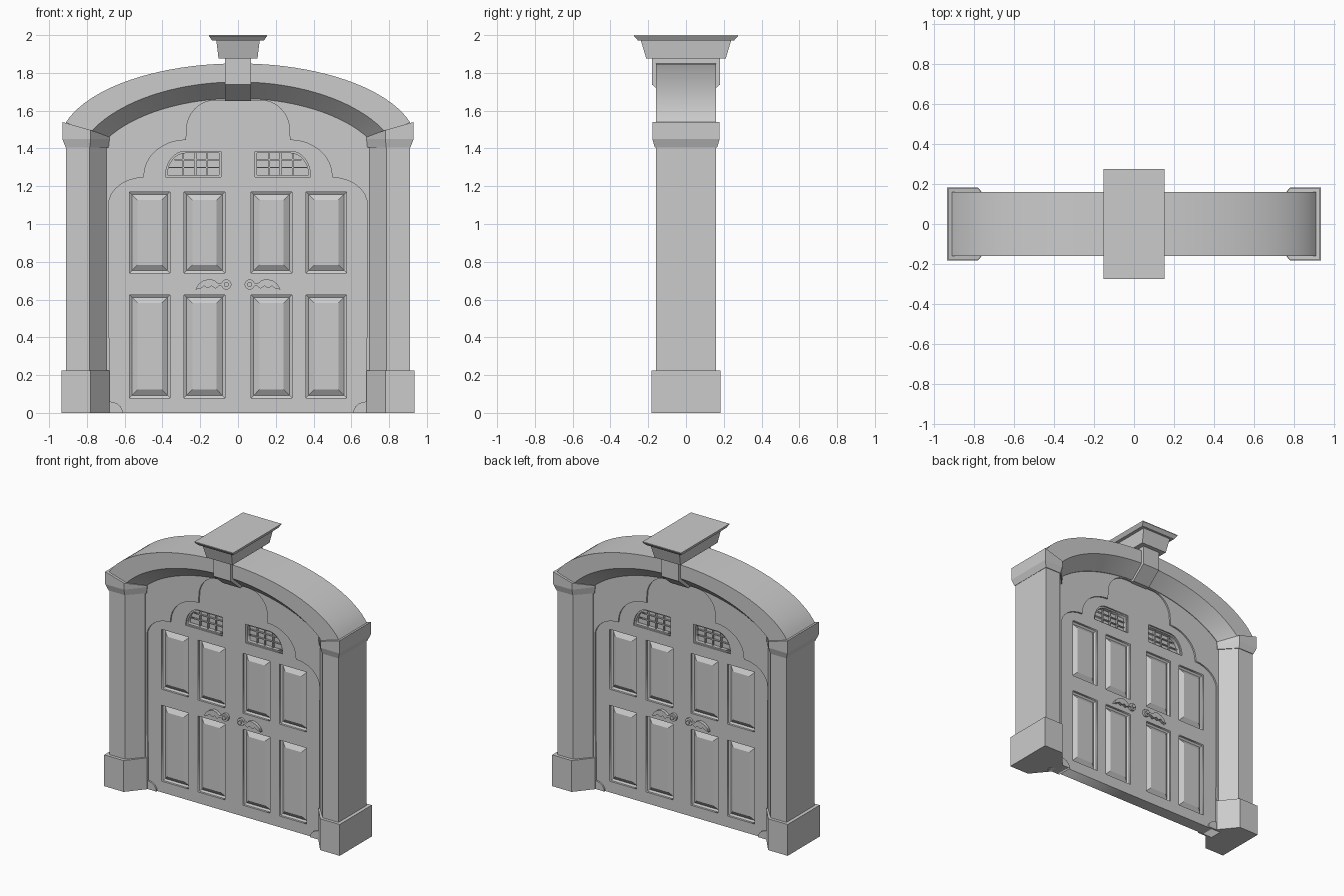
import bpy, bmesh
from math import sin, cos, pi, asin, sqrt, radians

if "Cube" in bpy.data.objects:
    bpy.data.objects.remove(bpy.data.objects["Cube"])


def add_mesh(name, me, smooth=False):
    ob = bpy.data.objects.new(name, me)
    bpy.context.collection.objects.link(ob)
    if smooth:
        me.shade_smooth()
        me.set_sharp_from_angle(angle=radians(25))
    return ob


def loft(name, rings, smooth=False):
    """Skin a list of equal-length point rings and cap both ends."""
    bm = bmesh.new()
    vs = [[bm.verts.new(p) for p in r] for r in rings]
    n = len(vs[0])
    for a, b in zip(vs, vs[1:]):
        for i in range(n):
            bm.faces.new((a[i], a[(i + 1) % n], b[(i + 1) % n], b[i]))
    bm.faces.new(vs[0])
    bm.faces.new(vs[-1])
    bmesh.ops.recalc_face_normals(bm, faces=bm.faces)
    me = bpy.data.meshes.new(name)
    bm.to_mesh(me)
    bm.free()
    return add_mesh(name, me, smooth)


def plate(name, loops, half_depth):
    """Flat x-z outline (further loops are holes), thick along y."""
    cu = bpy.data.curves.new(name, 'CURVE')
    cu.dimensions = '2D'
    cu.fill_mode = 'BOTH'
    cu.extrude = half_depth
    for pts in loops:
        sp = cu.splines.new('POLY')
        sp.points.add(len(pts) - 1)
        for p, (x, z) in zip(sp.points, pts):
            p.co = (x, z, 0, 1)
        sp.use_cyclic_u = True
    tmp = bpy.data.objects.new(name + "_outline", cu)
    bpy.context.collection.objects.link(tmp)
    bpy.context.view_layer.update()
    me = bpy.data.meshes.new_from_object(tmp.evaluated_get(bpy.context.evaluated_depsgraph_get()))
    bpy.data.objects.remove(tmp)
    for v in me.vertices:
        x, z, d = v.co
        v.co = (x, -d, z)
    me.update()
    me.name = name
    return add_mesh(name, me)


def arc(p, q, n=8):
    """Quarter ellipse leaving p vertically and reaching q horizontally."""
    return [(q[0] + (p[0] - q[0]) * cos(t * pi / 2 / n),
             p[1] + (q[1] - p[1]) * sin(t * pi / 2 / n)) for t in range(n + 1)]


def mirror_path(half):
    """Right half of a path (bottom to top) joined to its mirror image."""
    return half + [(-x, z) for x, z in reversed(half)]


def rect(x0, x1, z0, z1):
    return [(x0, z0), (x1, z0), (x1, z1), (x0, z1)]


def ellipse(end, a, b, top, t):
    th = asin(end / a) * t
    return a * sin(th), top - b * (1 - cos(th))


def ring(pts, s, zs):
    return [(s * x, y, z) for (x, y), z in zip(pts, zs)]


def section(o, m, i, yf, yi):
    """Pillar plan: chamfered on both inner corners."""
    return [(o, -yf), (m, -yf), (i, -yi), (i, yi), (m, yf), (o, yf)]


# Pillars with bases and sloping capitals
for s, side in ((-1, "left"), (1, "right")):
    sec = section(.91, .785, .695, .16, .06)
    loft("pillar_" + side, [ring(sec, s, [z] * 6) for z in (0, 1.45)])
    sec = section(.935, .78, .68, .182, .06)
    loft("base_" + side, [ring(sec, s, [z] * 6) for z in (0, .225)])
    low = section(.912, .785, .685, .165, .06)
    top = section(.93, .78, .68, .178, .06)
    loft("capital_" + side, [ring(low, s, [1.405] * 6), ring(top, s, [1.45] * 6),
                             ring(top, s, [1.54, 1.497, 1.46, 1.46, 1.497, 1.54])])

# Arch swept with the pillar section
N = 40
rings = []
for k in range(N + 1):
    t = 2 * k / N - 1
    o = ellipse(.912, .95, .435, 1.85, t)
    m = ellipse(.78, .87, .476, 1.752, t)
    i = ellipse(.692, .80, .425, 1.665, t)
    rings.append([(p[0], y, p[1]) for p, y in
                  ((o, -.16), (m, -.16), (i, -.06), (i, .06), (m, .16), (o, .16))])
loft("arch", rings, True)

# Keystone and cap mouldings
key = [(-.18, 1.88), (-.18, 1.738), (-.075, 1.65), (.075, 1.65), (.18, 1.738), (.18, 1.88)]
loft("keystone", [[(x, y, z) for y, z in key] for x in (-.068, .068)])


def tier(name, levels):
    loft(name, [[(-a, -b, z), (a, -b, z), (a, b, z), (-a, b, z)] for a, b, z in levels])


tier("cap_block", [(.103, .21, 1.875), (.115, .24, 1.975)])
tier("cap_slab", [(.138, .255, 1.972), (.153, .275, 1.995), (.153, .275, 2.0)])

# Scalloped surround in front of the door on both faces
outer = mirror_path([(.72, 0), (.72, 1.47)] +
                    [ellipse(.70, .80, .425, 1.69, 1 - k / 16) for k in range(16)])
scallop = mirror_path(arc((.61, 0), (.68, .06), 5) + arc((.685, 1.1), (.5, 1.245)) +
                      arc((.498, 1.255), (.275, 1.445)) + arc((.272, 1.5), (.12, 1.655)))
plate("surround", [outer + scallop[::-1]], .056)

# Door with openings for panels and windows
cols = [(.07, .285), (.36, .575)]
rows = [(.08, .625), (.74, 1.17)]
panels = [(min(s * a, s * b), max(s * a, s * b), c, d)
          for s in (-1, 1) for a, b in cols for c, d in rows]
window = [(.09, 1.25)] + arc((.385, 1.25), (.28, 1.385)) + [(.09, 1.385)]
windows = [[(s * x, z) for x, z in window] for s in (-1, 1)]
plate("door", [outer] + [rect(*p) for p in panels] + windows, .045)

# Raised panels, bevelled on both faces
for n, (x0, x1, z0, z1) in enumerate(panels):
    rs = []
    for d, y in ((.043, -.042), (.013, -.022), (0, -.03), (0, .03), (.013, .022), (.043, .042)):
        rs.append([(x, y, z) for x, z in rect(x0 + d, x1 - d, z0 + d, z1 - d)])
    loft("panel_%d" % (n + 1), rs)

# Windows: glass, rim and glazing bars
for s, side in ((-1, "left"), (1, "right")):
    w = [(s * x, z) for x, z in window]
    plate("glass_" + side, [w], .008)
    cx, cz = s * .225, 1.315
    inner = [(cx + (x - cx) * .93, cz + (z - cz) * .86) for x, z in w]
    plate("window_rim_" + side, [w, inner], .035)
    for n, x in enumerate((.165, .225, .29)):
        plate("upright_bar_%s_%d" % (side, n), [rect(s * x - .004, s * x + .004, 1.25, 1.38)], .022)
    for n, (z, x1) in enumerate(((1.30, .365), (1.34, .335))):
        plate("cross_bar_%s_%d" % (side, n), [rect(*sorted((s * .09, s * x1)), z - .003, z + .003)], .02)

# Lever handles on both faces
lever = [(.075, .692), (.105, .685), (.125, .702), (.15, .71), (.185, .70), (.21, .68), (.226, .652),
         (.195, .66), (.18, .672), (.16, .66), (.14, .672), (.12, .658), (.10, .672), (.075, .67)]
for s, side in ((-1, "left"), (1, "right")):
    plate("lever_" + side, [[(s * x, z) for x, z in lever]], .066)
    for part, r, d in (("rose", .027, .062), ("knob", .013, .074)):
        plate("%s_%s" % (part, side), [[(s * .062 + r * cos(a * pi / 10), .68 + r * sin(a * pi / 10))
                                        for a in range(20)]], d)
